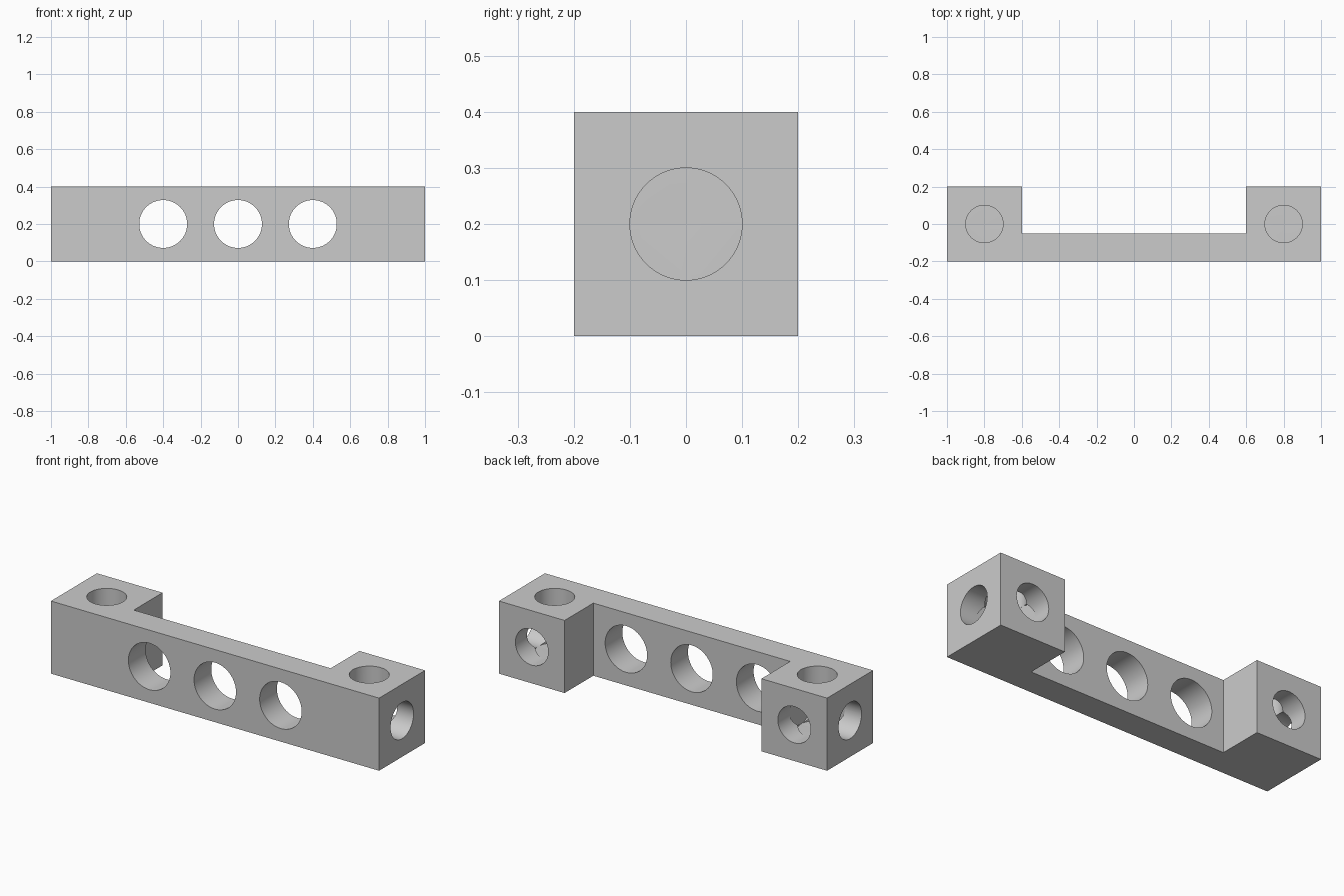
import bpy
import bmesh
import math
from mathutils import Vector

if "Cube" in bpy.data.objects:
    bpy.data.objects.remove(bpy.data.objects["Cube"], do_unlink=True)

grey = bpy.data.materials.new("plain grey")
grey.use_nodes = True
colour = (0.6, 0.6, 0.6, 1)
grey.diffuse_color = colour
grey.node_tree.nodes["Principled BSDF"].inputs["Base Color"].default_value = colour

HEIGHT = 0.4
MID = HEIGHT / 2
BLOCK_X = 0.8       # centre of each end block
BORE_RADIUS = 0.1
BORE_DEPTH = 0.3    # blind depth of the end block bores


def make_bracket():
    """U-shaped plan extruded upwards."""
    right = [(1, -0.2), (1, 0.2), (0.6, 0.2), (0.6, -0.05)]
    plan = right + [(-x, y) for x, y in reversed(right)]
    bm = bmesh.new()
    face = bm.faces.new([bm.verts.new((x, y, 0)) for x, y in plan])
    top = bmesh.ops.extrude_face_region(bm, geom=[face])["geom"]
    verts = [v for v in top if isinstance(v, bmesh.types.BMVert)]
    bmesh.ops.translate(bm, verts=verts, vec=(0, 0, HEIGHT))
    bmesh.ops.recalc_face_normals(bm, faces=bm.faces)
    mesh = bpy.data.meshes.new("bracket")
    bm.to_mesh(mesh)
    bm.free()
    obj = bpy.data.objects.new("bracket", mesh)
    bpy.context.collection.objects.link(obj)
    mesh.materials.append(grey)
    return obj


def drill(target, start, end, radius):
    """Cut a round hole running from start to end."""
    start, end = Vector(start), Vector(end)
    axis = end - start
    bpy.ops.mesh.primitive_cylinder_add(
        vertices=64, radius=radius, depth=axis.length,
        location=(start + end) / 2,
        rotation=axis.to_track_quat("Z", "Y").to_euler())
    cutter = bpy.context.object
    cutter.name = "hole_cutter"
    cutter.hide_render = True
    cutter.data.materials.append(grey)
    bpy.context.view_layer.objects.active = target
    mod = target.modifiers.new("hole", "BOOLEAN")
    mod.operation = "DIFFERENCE"
    mod.solver = "EXACT"
    mod.object = cutter
    bpy.ops.object.modifier_apply(modifier=mod.name)
    bpy.data.objects.remove(cutter, do_unlink=True)


bracket = make_bracket()

# Three through holes in the web
for x in (-0.4, 0, 0.4):
    drill(bracket, (x, -0.3, MID), (x, 0.1, MID), 0.128)

# Blind bores meeting inside each end block: outer side, back and top
for side in (-1, 1):
    centre = Vector((side * BLOCK_X, 0, MID))
    for way in (Vector((side, 0, 0)), Vector((0, 1, 0)), Vector((0, 0, 1))):
        drill(bracket, centre + way * 0.25,
              centre + way * (0.2 - BORE_DEPTH), BORE_RADIUS)

# Smooth bores with crisp rims
bpy.ops.object.select_all(action="DESELECT")
bracket.select_set(True)
bpy.context.view_layer.objects.active = bracket
bpy.ops.object.shade_smooth_by_angle(angle=math.radians(30))
